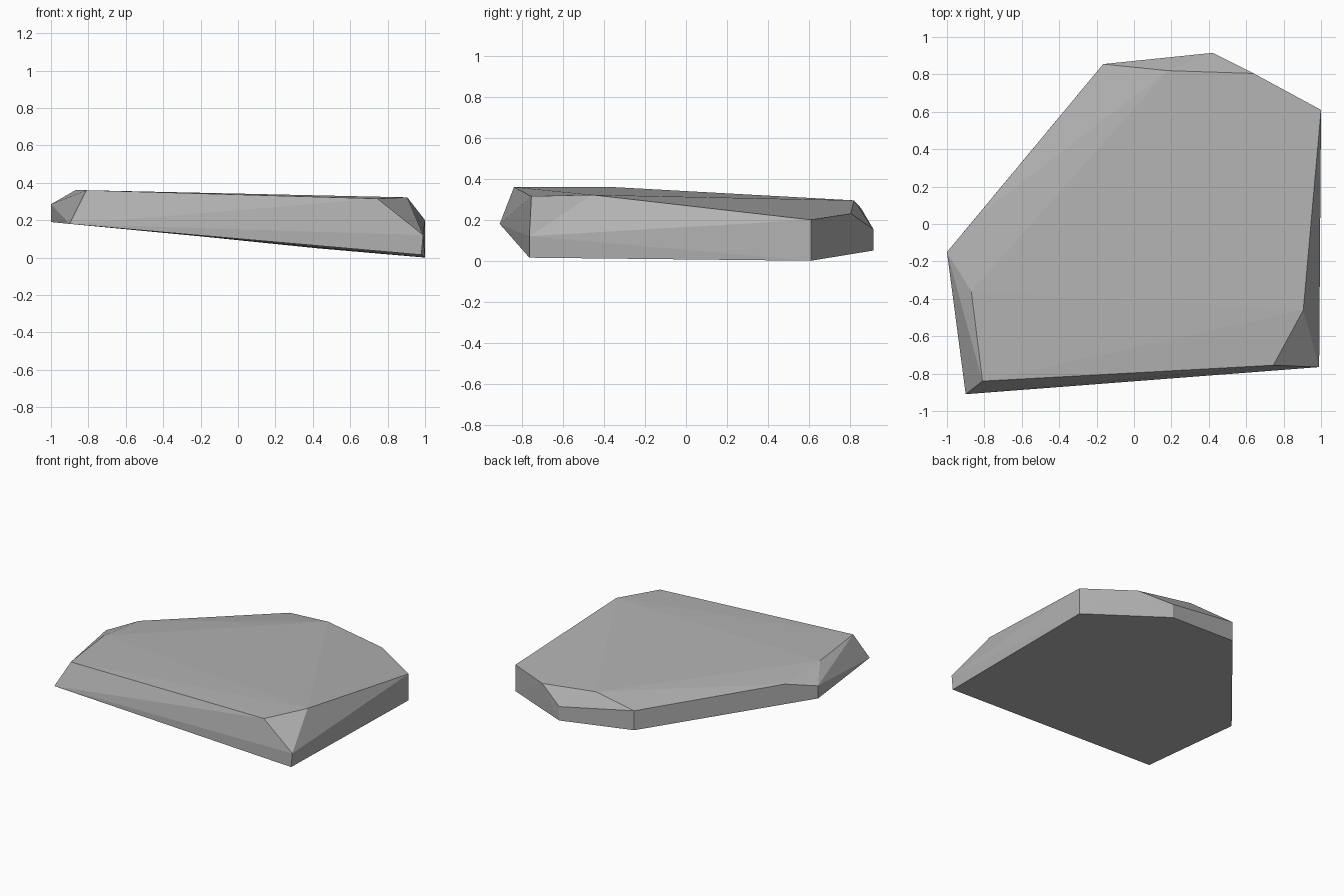
import bpy
import bmesh
import math

# Remove the default cube
cube = bpy.data.objects.get("Cube")
if cube:
    bpy.data.objects.remove(cube, do_unlink=True)


def make_material(name, grey):
    material = bpy.data.materials.new(name)
    material.use_nodes = True
    colour = (grey, grey, grey, 1)
    material.diffuse_color = colour
    shader = material.node_tree.nodes["Principled BSDF"]
    shader.inputs["Base Color"].default_value = colour
    shader.inputs["Roughness"].default_value = 0.9
    return material


def make_hull(name, corners, material):
    """Build a flat-faced convex solid around the given corners."""
    mesh = bpy.data.meshes.new(name)
    bm = bmesh.new()
    for corner in corners:
        bm.verts.new(corner)
    bmesh.ops.convex_hull(bm, input=bm.verts[:])
    loose = [v for v in bm.verts if not v.link_faces]
    bmesh.ops.delete(bm, geom=loose, context="VERTS")
    # Merge the triangles that lie in one plane
    bmesh.ops.dissolve_limit(bm, angle_limit=math.radians(1),
                             verts=bm.verts[:], edges=bm.edges[:])
    bmesh.ops.recalc_face_normals(bm, faces=bm.faces[:])
    bm.to_mesh(mesh)
    bm.free()
    mesh.materials.append(material)
    slab = bpy.data.objects.new(name, mesh)
    bpy.context.collection.objects.link(slab)
    return slab


# Gently sloping underside of the slab
underside = [
    (-1, -.15, .19), (-.9, -.91, .18), (.98, -.765, .015),
    (1, .61, 0), (.42, .915, .05), (-.165, .855, .11),
]

# Upper ends of the upright side faces
side_tops = [
    (-1, -.15, .285), (.99, -.765, .12), (1, .61, .2),
    (.42, .915, .155), (-.165, .855, .257),
]

# Rim of the top face, with its chipped corners
top_rim = [
    (-.81, -.84, .36), (.745, -.755, .315), (.905, -.46, .322),
    (.64, .805, .23), (.18, .82, .295), (-.85, .03, .327),
    (-.87, -.36, .36),
]

stone = make_material("grey stone", .45)
make_hull("rock_slab", underside + side_tops + top_rim, stone)
